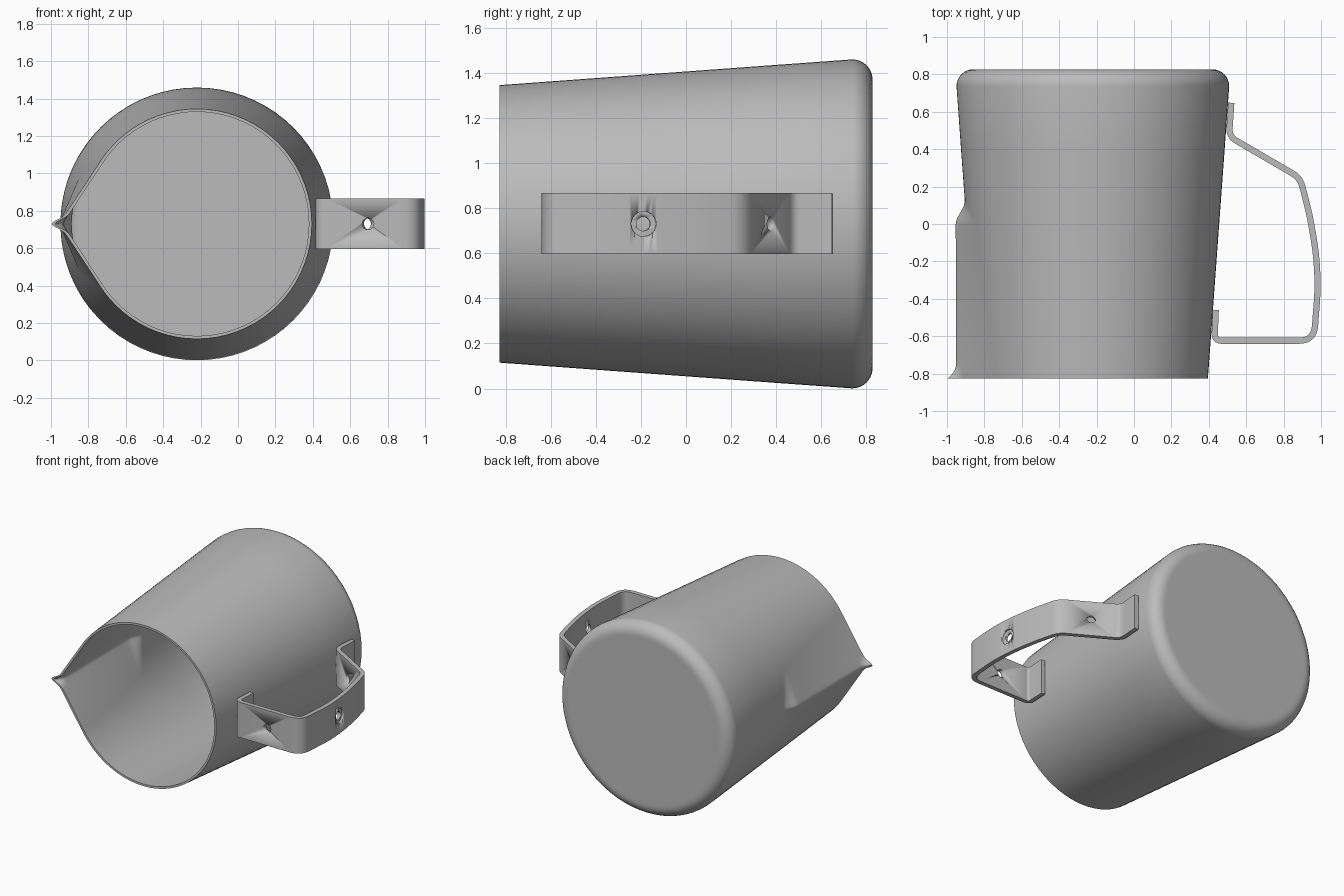
import bpy, bmesh, math
from mathutils import Vector, Matrix

if "Cube" in bpy.data.objects:
    bpy.data.objects.remove(bpy.data.objects["Cube"])

steel = bpy.data.materials.new("brushed_grey")
steel.diffuse_color = (0.5, 0.5, 0.5, 1)
steel.use_nodes = True
steel.node_tree.nodes["Principled BSDF"].inputs["Base Color"].default_value = steel.diffuse_color
CX, CZ, Y0, Y1, WALL = -0.22, 0.73, -0.827, 0.827, 0.016


def finish(name, bm, angle=35):
    bmesh.ops.recalc_face_normals(bm, faces=bm.faces)
    me = bpy.data.meshes.new(name)
    bm.to_mesh(me)
    bm.free()
    me.materials.append(steel)
    ob = bpy.data.objects.new(name, me)
    bpy.context.collection.objects.link(ob)
    bpy.context.view_layer.objects.active = ob
    ob.select_set(True)
    bpy.ops.object.shade_smooth_by_angle(angle=math.radians(angle))
    ob.select_set(False)
    return ob


# ---- jug body: tapered wall with a pulled-out pouring spout
half = [i * 0.01 for i in range(17)] + [0.16 + 0.03 * i for i in range(1, 19)]
n = 28
half += [0.70 + (math.pi - 0.70) * i / n for i in range(1, n + 1)]
thetas = half + [-t for t in reversed(half[1:-1])]


def cone(y):
    return 0.615 + (y - Y0) * 0.0732


def spout_radius(th, y, off):
    R = cone(y)
    s = min(max(y / 0.13, 0), 1)
    s = s * s * (3 - 2 * s)
    d = max(0.737 * (1 - s) + R * s, R)          # ridge distance
    alpha = math.acos(min(1, R / d))             # tangent angle
    a = math.sqrt(th * th + 0.012 ** 2)
    r = (R - off) / math.cos(alpha - a) if a < alpha else R - off
    t = max(0, (-0.75 - y) / 0.077)              # flared lip at the rim
    return r + 0.045 * t * t * math.exp(-(th / 0.04) ** 2)


def wall_rings(off):
    rings = [(lambda th, r=r: r, Y1 - off) for r in (0.3, 0.62)]
    for i in range(9):
        a = math.pi / 2 * i / 8
        rr = 0.09 - off
        rings.append((lambda th, r=0.639 + rr * math.sin(a): r, 0.737 + rr * math.cos(a)))
    ys = [0.4, 0.16] + [0.13 - 0.0163 * i for i in range(9)]
    ys += [-0.075 * i for i in range(1, 11)] + [-0.765, -0.78, -0.795, -0.81, Y0]
    for y in ys:
        rings.append((lambda th, y=y: spout_radius(th, y, off), y))
    return rings


bm = bmesh.new()
loops = []
for fn, y in wall_rings(0) + wall_rings(WALL)[::-1]:
    loops.append([bm.verts.new((CX - fn(t) * math.cos(t), y, CZ + fn(t) * math.sin(t)))
                  for t in thetas])
for A, B in zip(loops, loops[1:]):
    for i in range(len(A)):
        j = (i + 1) % len(A)
        bm.faces.new((A[i], A[j], B[j], B[i]))
bm.faces.new(loops[0])
bm.faces.new(loops[-1])
finish("jug_body", bm)

# ---- handle: bent flat strip; (x, y, corner cut length)
corners = [(0.520, 0.648, 0), (0.508, 0.468, 0.045), (0.888, 0.247, 0.05),
           (0.939, 0.05, 0.08), (0.973, -0.15, 0.08), (0.984, -0.33, 0.08),
           (0.962, -0.624, 0.08), (0.430, -0.624, 0.04), (0.437, -0.46, 0)]
path = []
for i, (x, y, cut) in enumerate(corners):
    p = Vector((x, y))
    if not cut:
        path.append(p)
        continue
    a = p + (Vector(corners[i - 1][:2]) - p).normalized() * cut
    b = p + (Vector(corners[i + 1][:2]) - p).normalized() * cut
    for k in range(9):
        u = k / 8
        path.append(a * (1 - u) ** 2 + p * 2 * u * (1 - u) + b * u * u)

bm = bmesh.new()
HT, ZL, ZH = 0.0165, 0.597, 0.867
sections = []
for i, p in enumerate(path):
    d0 = (p - path[i - 1]).normalized() if i else None
    d1 = (path[i + 1] - p).normalized() if i < len(path) - 1 else None
    d = ((d0 or d1) + (d1 or d0)).normalized()
    nrm = Vector((-d.y, d.x)) * HT
    sections.append([bm.verts.new((q.x, q.y, z)) for q, z in
                     ((p + nrm, ZL), (p + nrm, ZH), (p - nrm, ZH), (p - nrm, ZL))])
for A, B in zip(sections, sections[1:]):
    for i in range(4):
        j = (i + 1) % 4
        bm.faces.new((A[i], A[j], B[j], B[i]))
bm.faces.new(sections[0])
bm.faces.new(sections[-1])
handle = finish("handle", bm)

# ---- holes: (centre, axis, radius, depth)
holes = [((0.695, -0.624, CZ), (0, 1, 0), 0.031, 0.12),
         ((0.692, 0.361, CZ), (0.503, 0.864, 0), 0.031, 0.12),
         ((0.973, -0.19, CZ), (1, 0.12, 0), 0.031, 0.12),
         ((1.003, -0.186, CZ), (1, 0.12, 0), 0.056, 0.05)]
for c, axis, r, depth in holes:
    bm = bmesh.new()
    rot = Vector(axis).to_track_quat('Z', 'Y').to_matrix().to_4x4()
    bmesh.ops.create_cone(bm, cap_ends=True, segments=24, radius1=r, radius2=r,
                          depth=depth, matrix=Matrix.Translation(c) @ rot)
    cutter = finish("hole_cutter", bm)
    cutter.hide_render = True
    bpy.context.view_layer.objects.active = handle
    mod = handle.modifiers.new("hole", 'BOOLEAN')
    mod.operation, mod.solver, mod.object = 'DIFFERENCE', 'EXACT', cutter
    bpy.ops.object.modifier_apply(modifier=mod.name)
    bpy.data.objects.remove(cutter)
